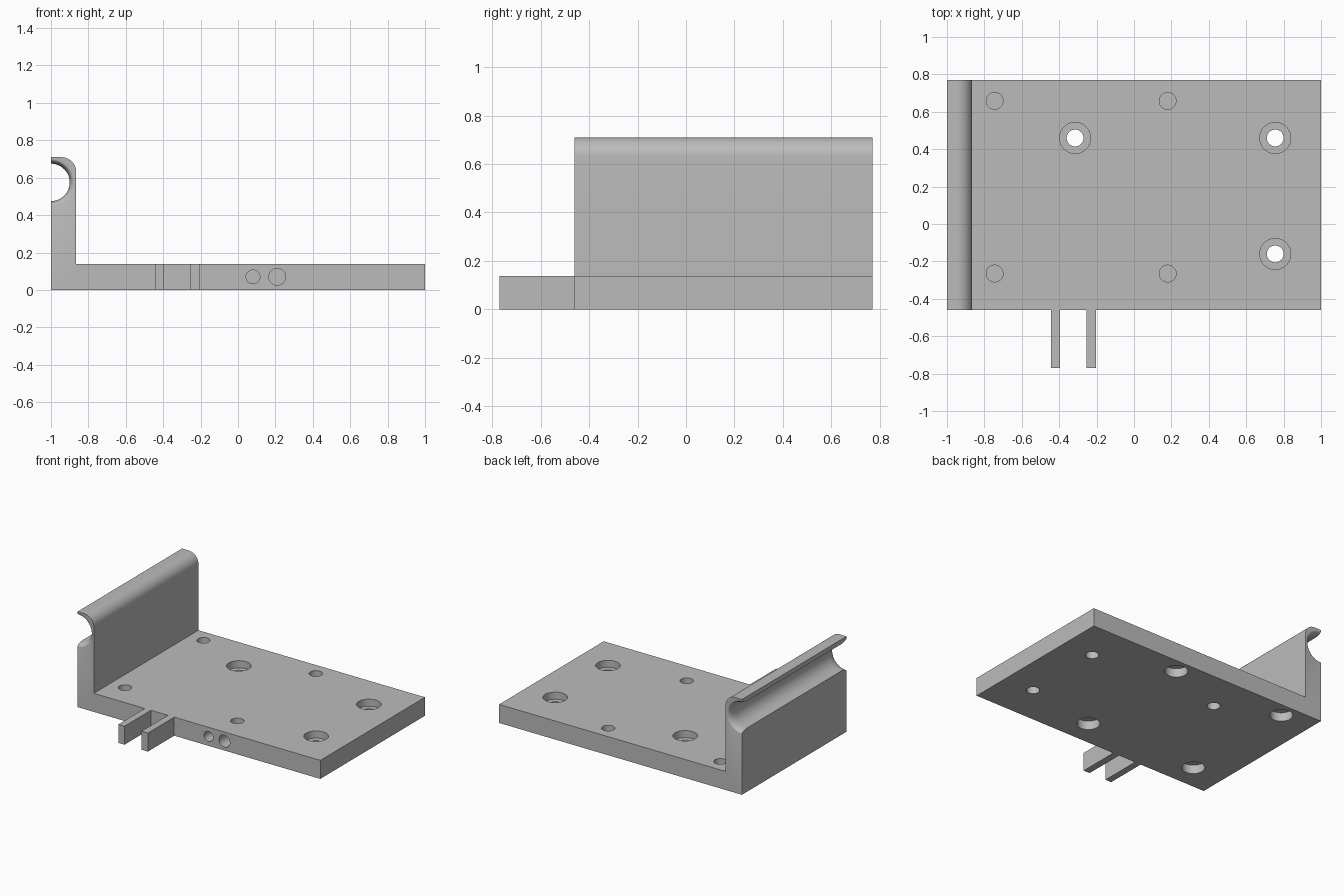
import bpy, bmesh, math
from mathutils import Matrix, Vector

cube = bpy.data.objects.get("Cube")
if cube:
    bpy.data.objects.remove(cube, do_unlink=True)

FRONT, BACK, THICK, WALL_X, TOP = -0.46, 0.77, 0.138, -0.865, 0.71

grey = bpy.data.materials.new("light_grey")
grey.use_nodes = True
grey.diffuse_color = (0.5, 0.5, 0.5, 1)
grey.node_tree.nodes["Principled BSDF"].inputs["Base Color"].default_value = (0.5, 0.5, 0.5, 1)


def make_object(name, bm):
    bmesh.ops.recalc_face_normals(bm, faces=bm.faces[:])
    mesh = bpy.data.meshes.new(name)
    bm.to_mesh(mesh)
    bm.free()
    obj = bpy.data.objects.new(name, mesh)
    bpy.context.collection.objects.link(obj)
    mesh.materials.append(grey)
    return obj


def box(name, lo, hi):
    lo, hi = Vector(lo), Vector(hi)
    bm = bmesh.new()
    bmesh.ops.create_cube(bm, size=1)
    bmesh.ops.scale(bm, vec=hi - lo, verts=bm.verts)
    bmesh.ops.translate(bm, vec=(lo + hi) / 2, verts=bm.verts)
    return make_object(name, bm)


def lathe(name, profile, place, steps=48):
    """Revolve (radius, height) pairs about z, cap both ends, then place."""
    bm = bmesh.new()
    rings = [[bm.verts.new((r * math.cos(math.tau * i / steps),
                            r * math.sin(math.tau * i / steps), h))
              for i in range(steps)] for r, h in profile]
    for a, b in zip(rings, rings[1:]):
        for i in range(steps):
            j = (i + 1) % steps
            bm.faces.new((a[i], a[j], b[j], b[i]))
    bm.faces.new(rings[0])
    bm.faces.new(rings[-1])
    bmesh.ops.transform(bm, matrix=place, verts=bm.verts)
    return make_object(name, bm)


def combine(body, other, operation):
    mod = body.modifiers.new(other.name, "BOOLEAN")
    mod.operation, mod.object, mod.solver = operation, other, "EXACT"
    bpy.context.view_layer.objects.active = body
    bpy.ops.object.modifier_apply(modifier=mod.name)
    bpy.data.objects.remove(other, do_unlink=True)


# L-shaped base plate and side wall with a rounded top corner
r = 0.08
profile = [(-1, 0), (1, 0), (1, THICK), (WALL_X, THICK)]
for i in range(17):
    a = math.pi / 2 * i / 16
    profile.append((WALL_X - r + r * math.cos(a), TOP - r + r * math.sin(a)))
profile.append((-1, TOP))
bm = bmesh.new()
face = bm.faces.new([bm.verts.new((x, FRONT, z)) for x, z in profile])
ext = bmesh.ops.extrude_face_region(bm, geom=[face])
bmesh.ops.translate(bm, vec=(0, BACK - FRONT, 0),
                    verts=[v for v in ext["geom"] if isinstance(v, bmesh.types.BMVert)])
body = make_object("bracket_plate", bm)

# Two prongs on the front edge
for x0, x1 in ((-0.445, -0.395), (-0.255, -0.203)):
    combine(body, box("prong", (x0, -0.77, 0), (x1, FRONT + 0.05, THICK)), "UNION")

# Rod groove along the wall, flared at both ends
half, flare, run = (BACK - FRONT) / 2, 0.024, 0.07
end = [(0.1 + flare * (1 - math.cos(t)), half - run + run * math.sin(t))
       for t in (math.pi / 2 * i / 8 for i in range(9))]
end.append((0.1 + flare, half + 0.05))
groove = [(rad, -h) for rad, h in reversed(end)] + end
place = Matrix.Translation((-1, (FRONT + BACK) / 2, 0.575)) @ Matrix.Rotation(math.pi / 2, 4, "X")
combine(body, lathe("groove_cutter", groove, place, 64), "DIFFERENCE")


def drill(x, y, z0, z1, radius):
    cutter = lathe("drill_cutter", [(radius, z0), (radius, z1)], Matrix.Translation((x, y, 0)))
    combine(body, cutter, "DIFFERENCE")


# Counterbored through holes
for x, y in ((-0.315, 0.46), (0.755, 0.46), (0.755, -0.16)):
    drill(x, y, -0.1, 0.3, 0.045)
    drill(x, y, 0.085, 0.3, 0.083)

# Blind holes from above with wider recesses below
for x in (-0.745, 0.18):
    for y in (-0.265, 0.658):
        drill(x, y, 0.075, 0.3, 0.045)
        drill(x, y, -0.1, 0.065, 0.078)

# Two blind holes in the front edge
for x, radius in ((0.08, 0.037), (0.21, 0.045)):
    place = Matrix.Translation((x, FRONT, 0.07)) @ Matrix.Rotation(math.pi / 2, 4, "X")
    combine(body, lathe("edge_cutter", [(radius, -0.1), (radius, 0.1)], place), "DIFFERENCE")

bpy.ops.object.select_all(action="DESELECT")
body.select_set(True)
bpy.context.view_layer.objects.active = body
bpy.ops.object.shade_smooth_by_angle(angle=math.radians(30))
